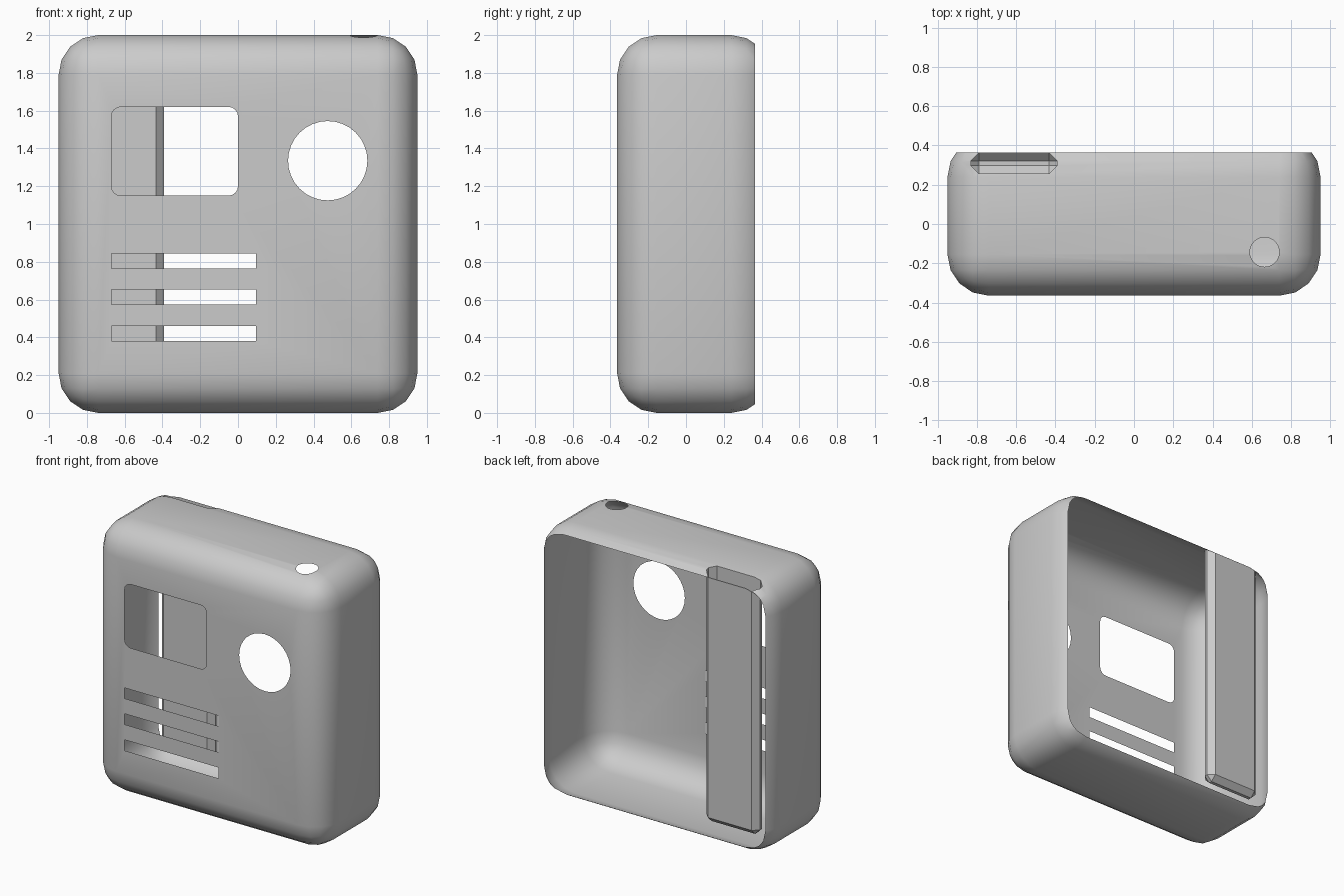
import bpy, bmesh, math
from mathutils import Vector

if "Cube" in bpy.data.objects:
    bpy.data.objects.remove(bpy.data.objects["Cube"])

FRONT_DEPTH = -0.27   # inner end of the front cutters
TOP_DEPTH = 1.9       # lower end of the top cutter


def add_object(name, bm):
    bmesh.ops.recalc_face_normals(bm, faces=bm.faces)
    me = bpy.data.meshes.new(name)
    bm.to_mesh(me)
    bm.free()
    ob = bpy.data.objects.new(name, me)
    bpy.context.collection.objects.link(ob)
    return ob


def bevelled_box(name, lo, hi, radius, segments):
    bm = bmesh.new()
    bmesh.ops.create_cube(bm, size=1)
    for v in bm.verts:
        v.co = Vector([lo[i] if v.co[i] < 0 else hi[i] for i in range(3)])
    bmesh.ops.bevel(bm, geom=bm.edges[:], offset=radius, segments=segments,
                    profile=0.5, affect='EDGES')
    return add_object(name, bm)


def prism(name, start, extrude):
    bm = bmesh.new()
    face = bm.faces.new([bm.verts.new(p) for p in start])
    new = bmesh.ops.extrude_face_region(bm, geom=[face], use_keep_orig=True)
    bmesh.ops.translate(bm, vec=extrude,
                        verts=[g for g in new['geom'] if isinstance(g, bmesh.types.BMVert)])
    return add_object(name, bm)


def circle(cx, cy, r, n):
    return [(cx + r * math.cos(2 * math.pi * i / n), cy + r * math.sin(2 * math.pi * i / n))
            for i in range(n)]


def rounded_rect(x0, x1, z0, z1, r, n=4):
    pts = []
    for k, (cx, cz) in enumerate([(x1 - r, z1 - r), (x0 + r, z1 - r),
                                  (x0 + r, z0 + r), (x1 - r, z0 + r)]):
        for i in range(n + 1):
            a = math.pi / 2 * (k + i / n)
            pts.append((cx + r * math.cos(a), cz + r * math.sin(a)))
    return pts


def front_cutter(name, outline):
    return prism(name, [(x, -0.5, z) for x, z in outline], (0, FRONT_DEPTH + 0.5, 0))


# rounded shell body, taller in y than needed so the rim curves inward
case = bevelled_box("case_shell", (-0.95, -0.365, 0), (0.95, 0.45, 2), 0.21, 4)

# screen window, round opening, speaker slots, top hole, rear stylus pocket
cutters = [
    front_cutter("window_cutter", rounded_rect(-0.67, 0.0, 1.15, 1.62, 0.05)),
    front_cutter("round_cutter", circle(0.475, 1.335, 0.21, 32)),
    prism("top_hole_cutter", [(x, y, 2.2) for x, y in circle(0.665, -0.143, 0.075, 32)],
          (0, 0, TOP_DEPTH - 2.2)),
    bevelled_box("pocket_cutter", (-0.83, 0.257, 0.14), (-0.393, 0.362, 2.3), 0.04, 1),
]
for z0, z1 in [(0.765, 0.843), (0.573, 0.652), (0.38, 0.46)]:
    cutters.append(front_cutter("slot_cutter", [(-0.67, z0), (0.095, z0), (0.095, z1), (-0.67, z1)]))

bpy.context.view_layer.objects.active = case
for c in cutters:
    mod = case.modifiers.new("cut", 'BOOLEAN')
    mod.operation = 'DIFFERENCE'
    mod.solver = 'EXACT'
    mod.object = c
    bpy.ops.object.modifier_apply(modifier=mod.name)
for c in cutters:
    bpy.data.objects.remove(c)

# open the back and strip the hole walls, leaving a thin skin
bm = bmesh.new()
bm.from_mesh(case.data)
walls = [f for f in bm.faces if any(abs(v.co.y - FRONT_DEPTH) < 1e-4 or
                                    abs(v.co.z - TOP_DEPTH) < 1e-4 for v in f.verts)]
bmesh.ops.delete(bm, geom=walls, context='FACES')
bmesh.ops.bisect_plane(bm, geom=bm.verts[:] + bm.edges[:] + bm.faces[:],
                       plane_co=(0, 0.365, 0), plane_no=(0, 1, 0), clear_outer=True)
bm.to_mesh(case.data)
bm.free()

# smooth shading with crisp pocket edges
bpy.ops.object.select_all(action='DESELECT')
case.select_set(True)
bpy.ops.object.shade_smooth_by_angle(angle=math.radians(30))
